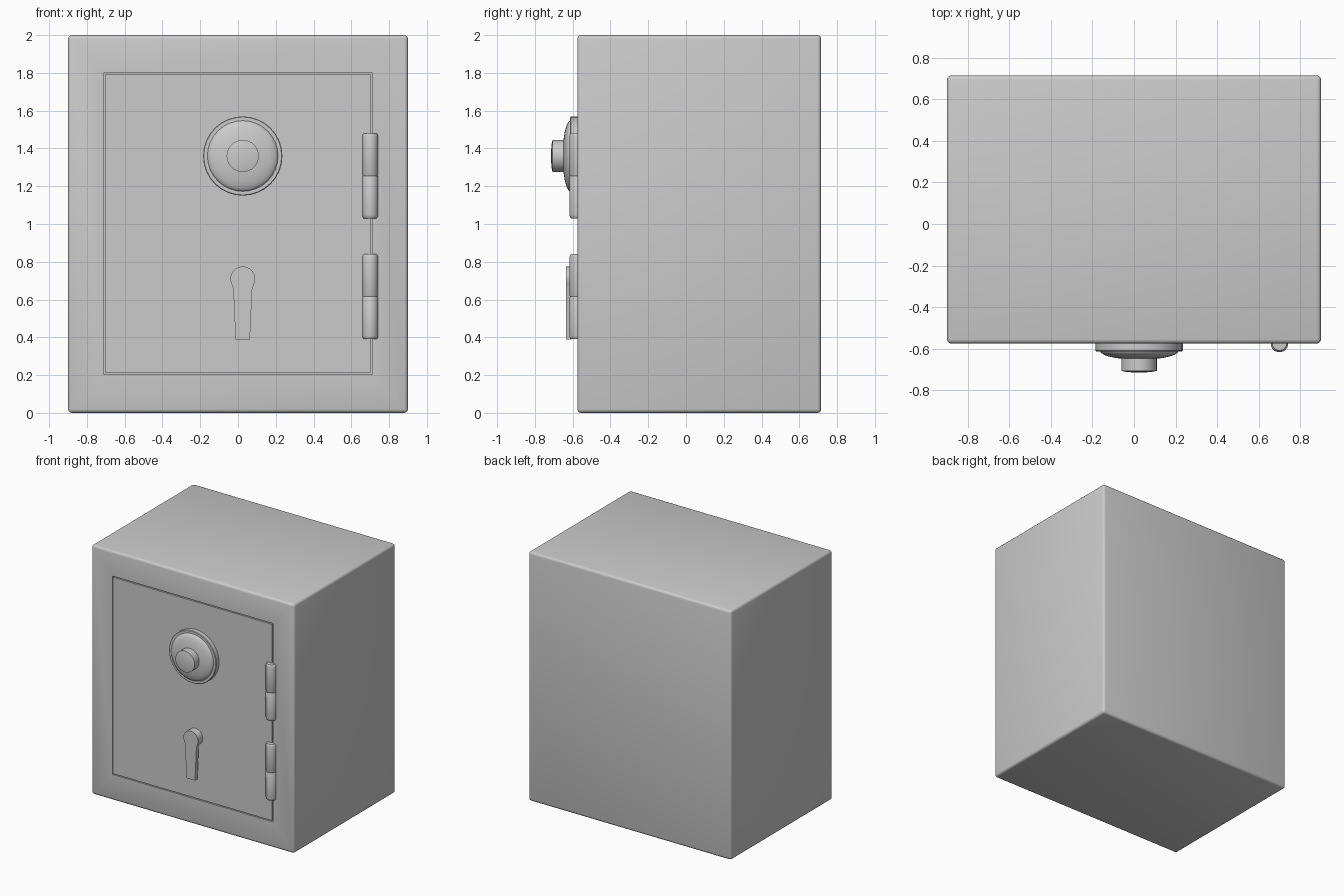
import bpy, bmesh, math

if "Cube" in bpy.data.objects:
    bpy.data.objects.remove(bpy.data.objects["Cube"])

FRONT, BACK = -0.575, 0.715


def finish(name, bm, smooth=True):
    bmesh.ops.recalc_face_normals(bm, faces=bm.faces)
    me = bpy.data.meshes.new(name)
    bm.to_mesh(me)
    bm.free()
    ob = bpy.data.objects.new(name, me)
    bpy.context.collection.objects.link(ob)
    if smooth:
        bpy.ops.object.select_all(action='DESELECT')
        bpy.context.view_layer.objects.active = ob
        ob.select_set(True)
        bpy.ops.object.shade_smooth_by_angle(angle=math.radians(35))
    return ob


def box_bm(lo, hi):
    bm = bmesh.new()
    bmesh.ops.create_cube(bm, size=1)
    for v in bm.verts:
        v.co = [(a + b) / 2 + c * (b - a) for a, b, c in zip(lo, hi, v.co)]
    return bm


def lathe(name, profile, place, n=32):
    """Revolve (radius, height) pairs; place maps (u, v, h) to a position."""
    bm = bmesh.new()
    rings = [[bm.verts.new(place(r * math.cos(2 * math.pi * i / n),
                                 r * math.sin(2 * math.pi * i / n), h))
              for i in range(n)] for r, h in profile]
    for a, b in zip(rings, rings[1:]):
        for i in range(n):
            j = (i + 1) % n
            bm.faces.new((a[i], a[j], b[j], b[i]))
    bm.faces.new(rings[0])
    bm.faces.new(rings[-1])
    return finish(name, bm)


def forward(x, z):
    return lambda u, v, h: (x + u, FRONT - h, z + v)


# Safe body: rounded box with a door recess in its front face
bm = box_bm((-0.9, FRONT, 0), (0.9, BACK, 2))
bmesh.ops.bevel(bm, geom=bm.edges[:], offset=0.02, segments=3, profile=0.5,
                affect='EDGES')
front = min(bm.faces, key=lambda f: (round(f.calc_center_median().y, 4), -f.calc_area()))
inner = bmesh.ops.inset_region(bm, faces=[front], thickness=0.05)
for v in front.verts:
    v.co.x = math.copysign(0.713, v.co.x)
    v.co.z = 1.799 if v.co.z > 1 else 0.207
recess = bmesh.ops.extrude_face_region(bm, geom=[front])
for v in [g for g in recess['geom'] if isinstance(g, bmesh.types.BMVert)]:
    v.co.y += 0.04
if front.is_valid:
    bm.faces.remove(front)
finish("safe_body", bm)

# Door, flush with the body and separated by a thin gap
bm = box_bm((-0.705, FRONT, 0.215), (0.705, FRONT + 0.045, 1.791))
finish("door", bm, smooth=False)

# Combination dial: base ring, domed face and knob
dial = forward(0.025, 1.36)
lathe("dial_base", [(0.21, -0.005), (0.21, 0.034), (0.206, 0.038), (0.188, 0.038)], dial)
dome = [(0.188 * math.cos(t), 0.036 + 0.042 * math.sin(t))
        for t in [math.radians(72) * i / 7 for i in range(8)]]
lathe("dial_dome", dome, dial)
lathe("dial_knob", [(0.085, 0.06), (0.085, 0.132), (0.06, 0.137), (0.03, 0.139),
                    (0.01, 0.14)], dial)

# Handle: round boss carrying a tapered lever with a rounded head
hx, hz, hr = 0.025, 0.71, 0.065
lathe("handle_boss", [(hr, -0.005), (hr, 0.04)], forward(hx, hz))
outline = [(hr * math.cos(a), hz + hr * math.sin(a))
           for a in [math.radians(-25 + 230 * i / 20) for i in range(21)]]
outline += [(-0.05, 0.655), (-0.038, 0.388), (0.038, 0.388), (0.05, 0.655)]
bm = bmesh.new()
face = bm.faces.new([bm.verts.new((hx + x, FRONT - 0.06, z)) for x, z in outline])
ext = bmesh.ops.extrude_face_region(bm, geom=[face])
for v in [g for g in ext['geom'] if isinstance(g, bmesh.types.BMVert)]:
    v.co.y += 0.03
finish("handle_lever", bm)

# Hinges: barrels with narrowed ends and a seam in the middle
r, half = 0.042, 0.225
barrel = [(0.034, -half), (0.039, -half + 0.006), (r, -half + 0.018),
          (r, -0.006), (0.039, 0), (r, 0.006),
          (r, half - 0.018), (0.039, half - 0.006), (0.034, half)]
for name, zc in (("upper_hinge", 1.255), ("lower_hinge", 0.615)):
    lathe(name, barrel, lambda u, v, h, zc=zc: (0.70 + u, FRONT + v, zc + h), n=24)
